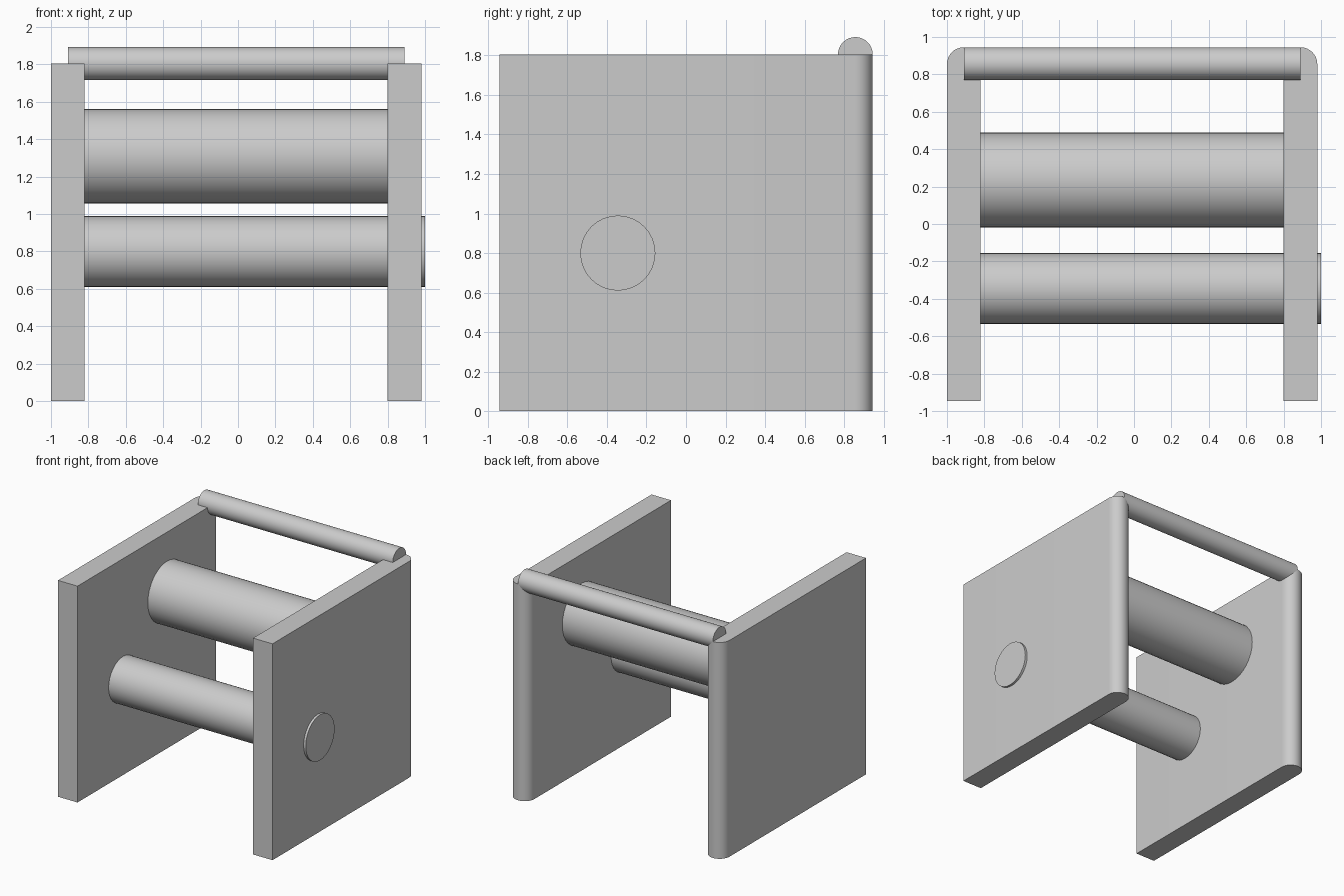
import bpy, bmesh, math

cube = bpy.data.objects.get("Cube")
if cube:
    bpy.data.objects.remove(cube, do_unlink=True)

grey = bpy.data.materials.new("light_grey")
grey.use_nodes = True
grey.diffuse_color = (0.6, 0.6, 0.6, 1)
grey.node_tree.nodes["Principled BSDF"].inputs["Base Color"].default_value = (0.6, 0.6, 0.6, 1)

HALF = 0.09      # half the panel thickness
DEPTH = 0.945    # half the panel depth
HEIGHT = 1.805


def finish(obj, name):
    obj.name = name
    obj.data.materials.append(grey)
    bpy.ops.object.select_all(action='DESELECT')
    obj.select_set(True)
    bpy.context.view_layer.objects.active = obj
    bpy.ops.object.shade_smooth_by_angle(angle=math.radians(30))


def panel(name, x):
    """Upright slab with a fully rounded back edge."""
    outline = [(x - HALF, -DEPTH), (x + HALF, -DEPTH)]
    for i in range(17):
        a = math.pi * i / 16
        outline.append((x + HALF * math.cos(a), DEPTH - HALF + HALF * math.sin(a)))
    bm = bmesh.new()
    base = bm.faces.new([bm.verts.new((px, py, 0)) for px, py in outline])
    top = bmesh.ops.extrude_face_region(bm, geom=[base])["geom"]
    bmesh.ops.translate(bm, vec=(0, 0, HEIGHT),
                        verts=[v for v in top if isinstance(v, bmesh.types.BMVert)])
    bmesh.ops.recalc_face_normals(bm, faces=bm.faces)
    mesh = bpy.data.meshes.new(name)
    bm.to_mesh(mesh)
    bm.free()
    obj = bpy.data.objects.new(name, mesh)
    bpy.context.collection.objects.link(obj)
    finish(obj, name)


def rod(name, x0, x1, y, z, radius):
    """Cylinder lying along x."""
    bpy.ops.mesh.primitive_cylinder_add(vertices=32, radius=radius, depth=x1 - x0,
                                        location=((x0 + x1) / 2, y, z),
                                        rotation=(0, math.pi / 2, 0))
    finish(bpy.context.object, name)


# Side panels
panel("right_panel", -0.91)
panel("left_panel", 0.89)

# Cross rods between the panels; the lower one pokes out on the left
rod("upper_roller", -0.83, 0.81, 0.235, 1.31, 0.253)
rod("lower_roller", -0.83, 1.0, -0.345, 0.8, 0.19)

# Thin bar resting in the top back corners
rod("top_bar", -0.91, 0.89, 0.857, HEIGHT, 0.088)
